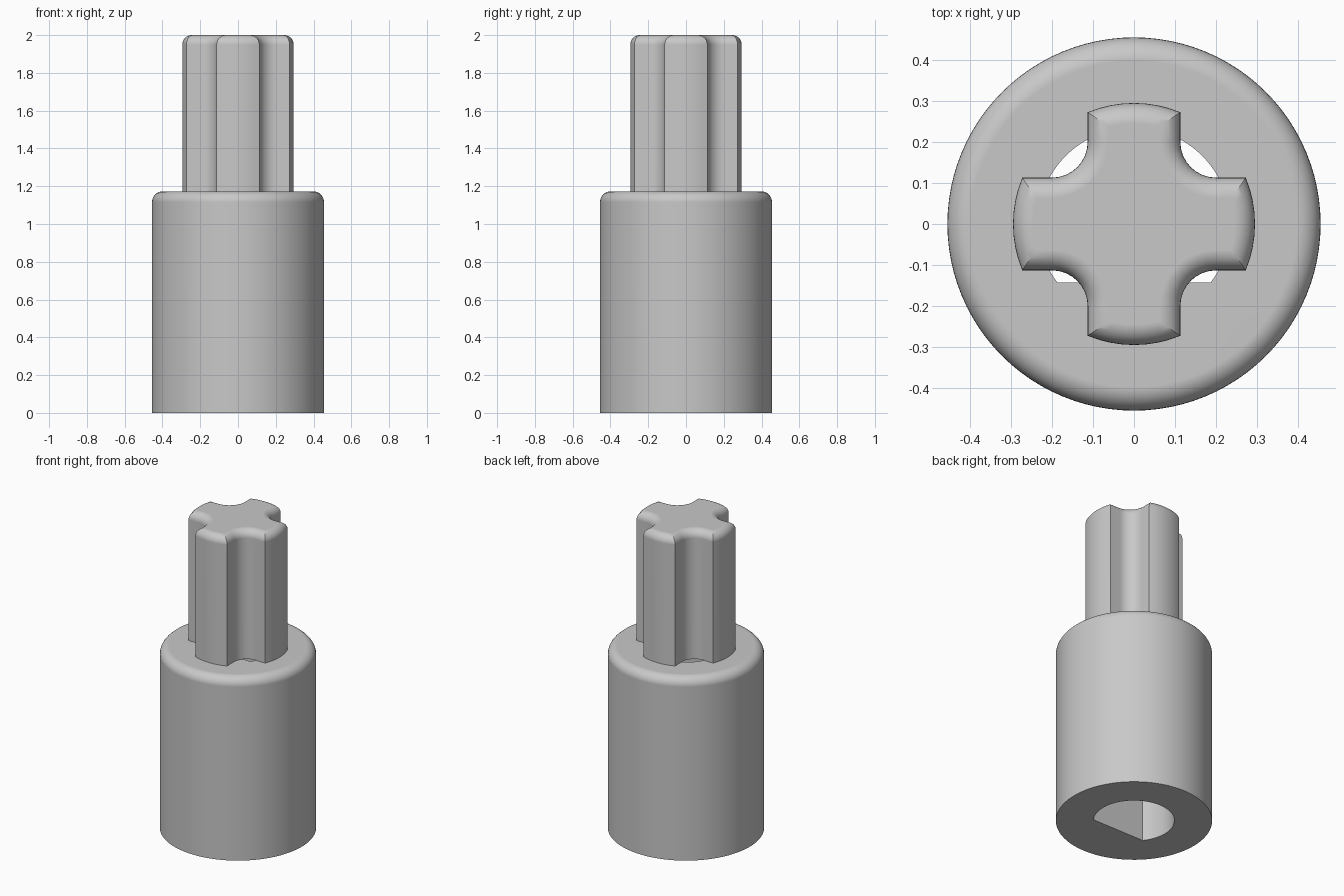
import bpy
import bmesh
from math import asin, cos, pi, radians, sin, sqrt

cube = bpy.data.objects.get("Cube")
if cube:
    bpy.data.objects.remove(cube, do_unlink=True)

BODY_R, BODY_H, BODY_ROUND = 0.455, 1.173, 0.057
BORE_R, TOP, SHAFT_ROUND = 0.235, 2.0, 0.05
SEGMENTS, STEPS = 96, 8

grey = bpy.data.materials.new("plain grey")
grey.use_nodes = True
colour = (0.58, 0.58, 0.58, 1)
grey.diffuse_color = colour
grey.node_tree.nodes["Principled BSDF"].inputs["Base Color"].default_value = colour


def loft(name, rings, closed):
    """Skin matching rings; join last to first if closed, otherwise cap the ends."""
    bm = bmesh.new()
    loops = [[bm.verts.new(p) for p in ring] for ring in rings]
    pairs = list(zip(loops, loops[1:]))
    if closed:
        pairs.append((loops[-1], loops[0]))
    else:
        bm.faces.new(loops[0][::-1])
        bm.faces.new(loops[-1])
    for low, high in pairs:
        for i in range(len(low)):
            j = (i + 1) % len(low)
            bm.faces.new((low[i], low[j], high[j], high[i]))
    bmesh.ops.recalc_face_normals(bm, faces=bm.faces)
    mesh = bpy.data.meshes.new(name)
    bm.to_mesh(mesh)
    bm.free()
    mesh.materials.append(grey)
    obj = bpy.data.objects.new(name, mesh)
    bpy.context.collection.objects.link(obj)
    bpy.ops.object.select_all(action="DESELECT")
    obj.select_set(True)
    bpy.context.view_layer.objects.active = obj
    bpy.ops.object.shade_smooth_by_angle(angle=radians(30))
    normals = obj.modifiers.new("Even normals", "WEIGHTED_NORMAL")
    normals.keep_sharp = True
    return obj


def circle(r, z, floor=-1):
    """Circle whose lower side is cut flat at y = floor."""
    angles = [2 * pi * i / SEGMENTS for i in range(SEGMENTS)]
    return [(r * cos(a), max(r * sin(a), floor), z) for a in angles]


def cross(inset, z):
    """Four-armed outline with round tips and filleted inner corners."""
    centre = 0.2
    fillet = 0.087 + inset
    half, tip = centre - fillet, 0.295 - inset
    spread = asin(half / tip)
    quarter = []
    for i in range(STEPS + 1):
        a = spread * (2 * i / STEPS - 1)
        quarter.append((tip * cos(a), tip * sin(a)))
    for i in range(STEPS + 1):
        a = -pi / 2 * (1 + i / STEPS)
        quarter.append((centre + fillet * cos(a), centre + fillet * sin(a)))
    points = []
    for _ in range(4):
        points += [(x, y, z) for x, y in quarter]
        quarter = [(-y, x) for x, y in quarter]
    return points


def rounding(radius):
    """Inset and drop along a quarter-round edge."""
    angles = [pi / 2 * i / STEPS for i in range(STEPS + 1)]
    return [(radius * (1 - cos(a)), radius * (1 - sin(a))) for a in angles]


# Round body with a D-shaped bore right through it
flat = -BORE_R * sin(radians(37.5))
body = [circle(BODY_R, 0)]
body += [circle(BODY_R - d, BODY_H - drop) for d, drop in rounding(BODY_ROUND)]
body += [circle(BORE_R, BODY_H, flat), circle(BORE_R, 0, flat)]
loft("round_body", body, True)

# Cross-shaped shaft with a rounded top edge
shaft = [cross(0, BODY_H)]
shaft += [cross(d, TOP - drop) for d, drop in rounding(SHAFT_ROUND)]
loft("cross_shaft", shaft, False)
